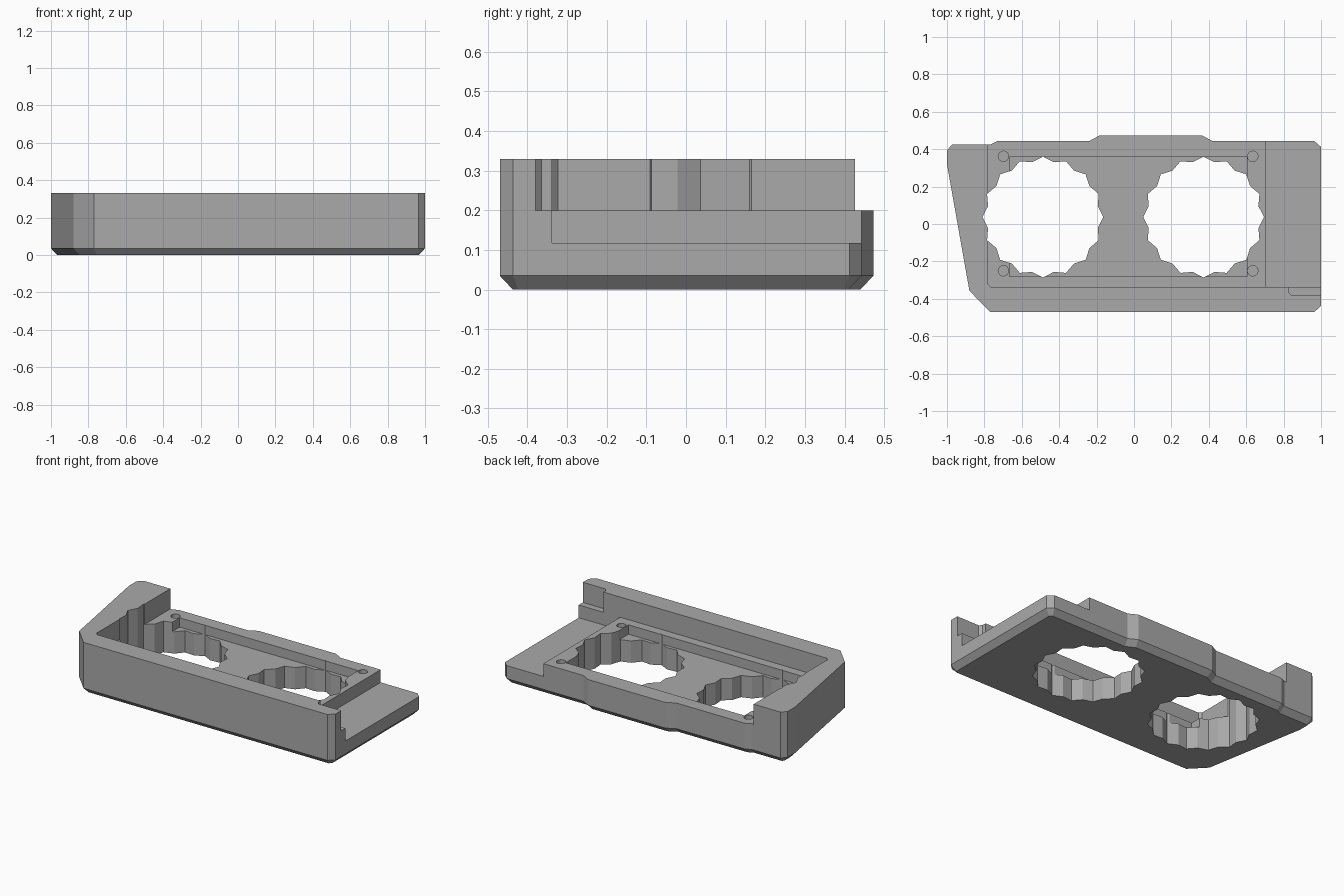
import bpy, bmesh, math
from mathutils import Vector

if "Cube" in bpy.data.objects:
    bpy.data.objects.remove(bpy.data.objects["Cube"])

grey = bpy.data.materials.new("plain_grey")
grey.diffuse_color = (0.40, 0.40, 0.40, 1)
grey.use_nodes = True
grey.node_tree.nodes["Principled BSDF"].inputs["Base Color"].default_value = grey.diffuse_color


def loft(name, layers):
    """Closed solid from a stack of (outline, z) layers with equal point counts."""
    bm = bmesh.new()
    rings = [[bm.verts.new((x, y, z)) for x, y in pts] for pts, z in layers]
    n = len(rings[0])
    bm.faces.new(rings[0][::-1])
    bm.faces.new(rings[-1])
    for lo, hi in zip(rings, rings[1:]):
        for i in range(n):
            j = (i + 1) % n
            bm.faces.new((lo[i], lo[j], hi[j], hi[i]))
    bmesh.ops.recalc_face_normals(bm, faces=bm.faces)
    mesh = bpy.data.meshes.new(name)
    bm.to_mesh(mesh)
    bm.free()
    mesh.materials.append(grey)
    ob = bpy.data.objects.new(name, mesh)
    bpy.context.collection.objects.link(ob)
    return ob


def inset(pts, d):
    """Mitred inward offset of a counter-clockwise outline."""
    out = []
    for i, p in enumerate(pts):
        a, b, c = Vector(pts[i - 1]), Vector(p), Vector(pts[(i + 1) % len(pts)])
        u, v = (b - a).normalized(), (c - b).normalized()
        n1, n2 = Vector((-u.y, u.x)), Vector((-v.y, v.x))
        out.append(tuple(b + (n1 + n2) * d / (1 + n1.dot(n2))))
    return out


def cut(body, outline, z0, z1):
    """Subtract a straight prism from the body."""
    tool = loft("cutter", [(outline, z0), (outline, z1)])
    tool.hide_render = True
    mod = body.modifiers.new("cut", 'BOOLEAN')
    mod.operation, mod.solver, mod.object = 'DIFFERENCE', 'EXACT', tool
    bpy.context.view_layer.objects.active = body
    bpy.ops.object.modifier_apply(modifier=mod.name)
    bpy.data.objects.remove(tool)


def box(x0, x1, y0, y1):
    return [(x0, y0), (x1, y0), (x1, y1), (x0, y1)]


def star(cx, cy, r_out, r_in, tips):
    return [(cx + r * math.cos(a), cy + r * math.sin(a))
            for k in range(2 * tips)
            for r, a in [((r_out, r_in)[k % 2], math.pi * k / tips)]]


# Housing block with chamfered underside
outline = [(-0.77, -0.47), (0.965, -0.47), (1, -0.437), (1, 0.412), (0.965, 0.443),
           (0.42, 0.443), (0.365, 0.473), (-0.185, 0.473), (-0.24, 0.443),
           (-0.73, 0.443), (-0.765, 0.426), (-0.97, 0.426), (-1, 0.395),
           (-1, 0.32), (-0.88, -0.357)]
body = loft("housing", [(inset(outline, 0.033), 0), (outline, 0.035), (outline, 0.33)])

# Board deck, open at the back and right, with an eased inner corner
cut(body, [(-0.765, -0.338), (1.2, -0.338), (1.2, 0.8), (-0.78, 0.8), (-0.78, -0.323)],
    0.20, 0.6)
# Lower floor at the right end
cut(body, box(0.705, 1.3, -0.338, 0.9), 0.118, 0.7)
# Corner notch in the front wall
cut(body, [(0.84, -0.38), (1.25, -0.38), (1.25, -0.2), (0.825, -0.2), (0.825, -0.365)],
    0.20, 0.65)
# Shallow recess around the two openings
cut(body, box(-0.665, 0.605, -0.28, 0.357), 0.14, 0.55)

# Scalloped through openings
for cx in (-0.487, 0.372):
    cut(body, star(cx, 0.037, 0.323, 0.299, 16), -0.2, 0.9)

# Screw holes
for x in (-0.698, 0.635):
    for y in (-0.25, 0.362):
        cut(body, star(x, y, 0.028, 0.028, 8), 0.10, 0.5)
